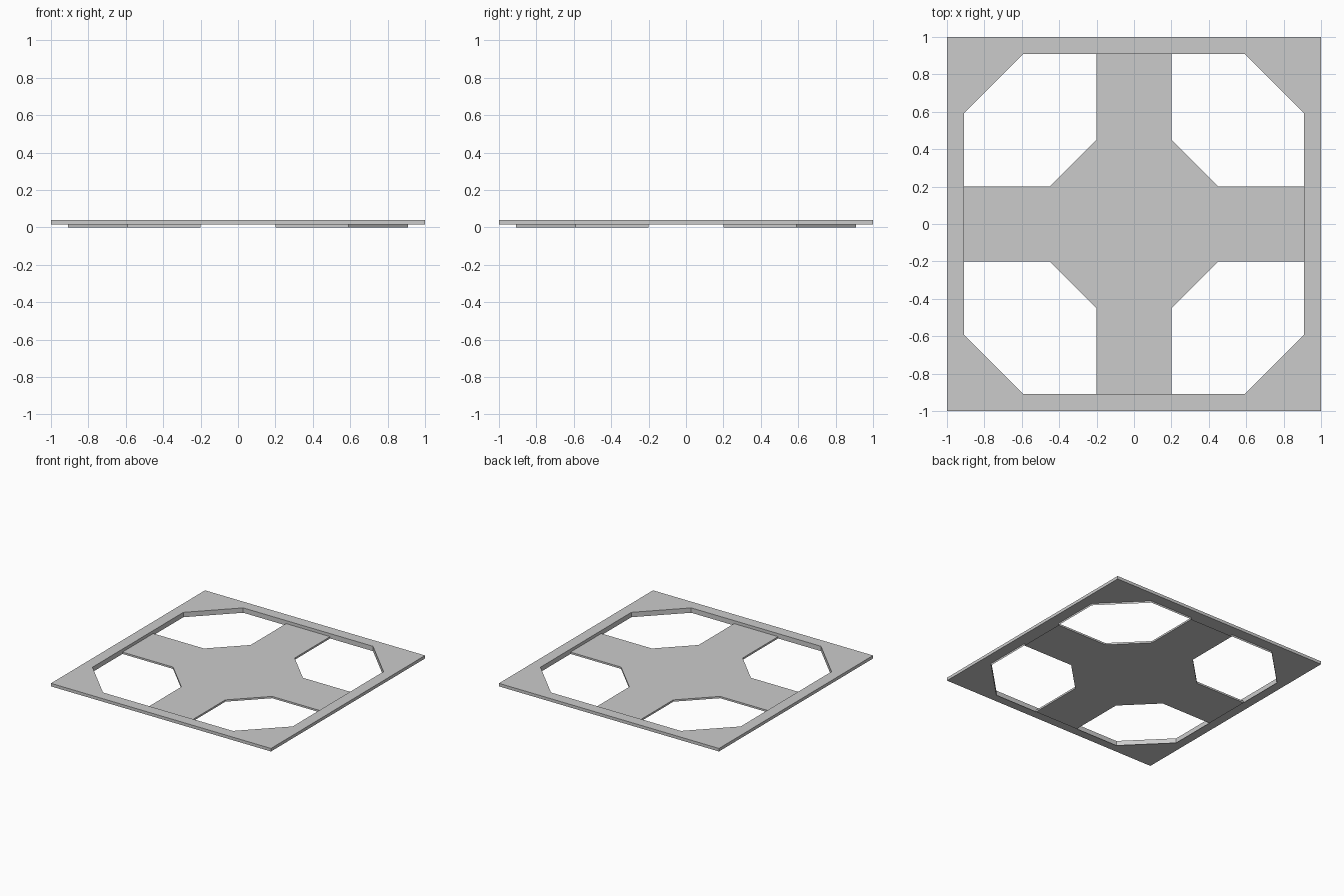
import bpy, bmesh

if "Cube" in bpy.data.objects:
    bpy.data.objects.remove(bpy.data.objects["Cube"])

R, A, C = 0.91, 0.20, 0.59     # opening half-width, arm half-width, opening chamfer start
G = 0.45                       # where the cross gussets start
Z0, Z1, Z2 = 0.0, 0.015, 0.04  # base, step, top


def turn(points):
    """Repeat a quadrant's points by quarter turns, counter-clockwise."""
    out = []
    for q in range(4):
        for x, y in points:
            for _ in range(q):
                x, y = -y, x
            out.append((x, y))
    return out


def wall(bm, loop, za, zb, skip=lambda i: False, closed=True, flip=False):
    """Vertical quads along a line of points."""
    n = len(loop)
    for i in range(n if closed else n - 1):
        if skip(i):
            continue
        (x0, y0), (x1, y1) = loop[i], loop[(i + 1) % n]
        pts = [(x0, y0, za), (x1, y1, za), (x1, y1, zb), (x0, y0, zb)]
        if flip:
            pts.reverse()
        bm.faces.new([bm.verts.new(p) for p in pts])


def flat(bm, pts, z, up):
    """Horizontal face; pts are counter-clockwise."""
    pts = pts if up else pts[::-1]
    bm.faces.new([bm.verts.new((x, y, z)) for x, y in pts])


def finish(name, bm):
    bmesh.ops.remove_doubles(bm, verts=bm.verts, dist=1e-5)
    me = bpy.data.meshes.new(name)
    bm.to_mesh(me)
    bm.free()
    ob = bpy.data.objects.new(name, me)
    bpy.context.collection.objects.link(ob)


# Square frame with an eight-sided opening
bm = bmesh.new()
outer = turn([(1, 1)])
inner = turn([(R, C), (C, R)])
for z, up in ((Z1, False), (Z2, True)):
    for q in range(4):
        a, b, c = inner[2 * q], inner[2 * q + 1], inner[(2 * q + 2) % 8]
        flat(bm, [a, outer[q], b], z, up)                         # corner
        flat(bm, [b, outer[q], outer[(q + 1) % 4], c], z, up)     # rail
wall(bm, outer, Z1, Z2)
wall(bm, inner, Z1, Z2, flip=True)
finish("frame", bm)

# Thin lips hanging below the frame around each window
bm = bmesh.new()
lip = turn([(R, A), (R, C), (C, R), (A, R)])
for q in range(4):
    wall(bm, lip[4 * q:4 * q + 4], Z0, Z1, closed=False, flip=True)
finish("window_lips", bm)

# Cross panel with gussets, arm ends open under the frame
bm = bmesh.new()
cross = turn([(R, A), (G, A), (A, G), (A, R)])
flat(bm, cross, Z0, False)
flat(bm, cross, Z1, True)
wall(bm, cross, Z0, Z1, skip=lambda i: i % 4 == 3)
finish("cross_panel", bm)
